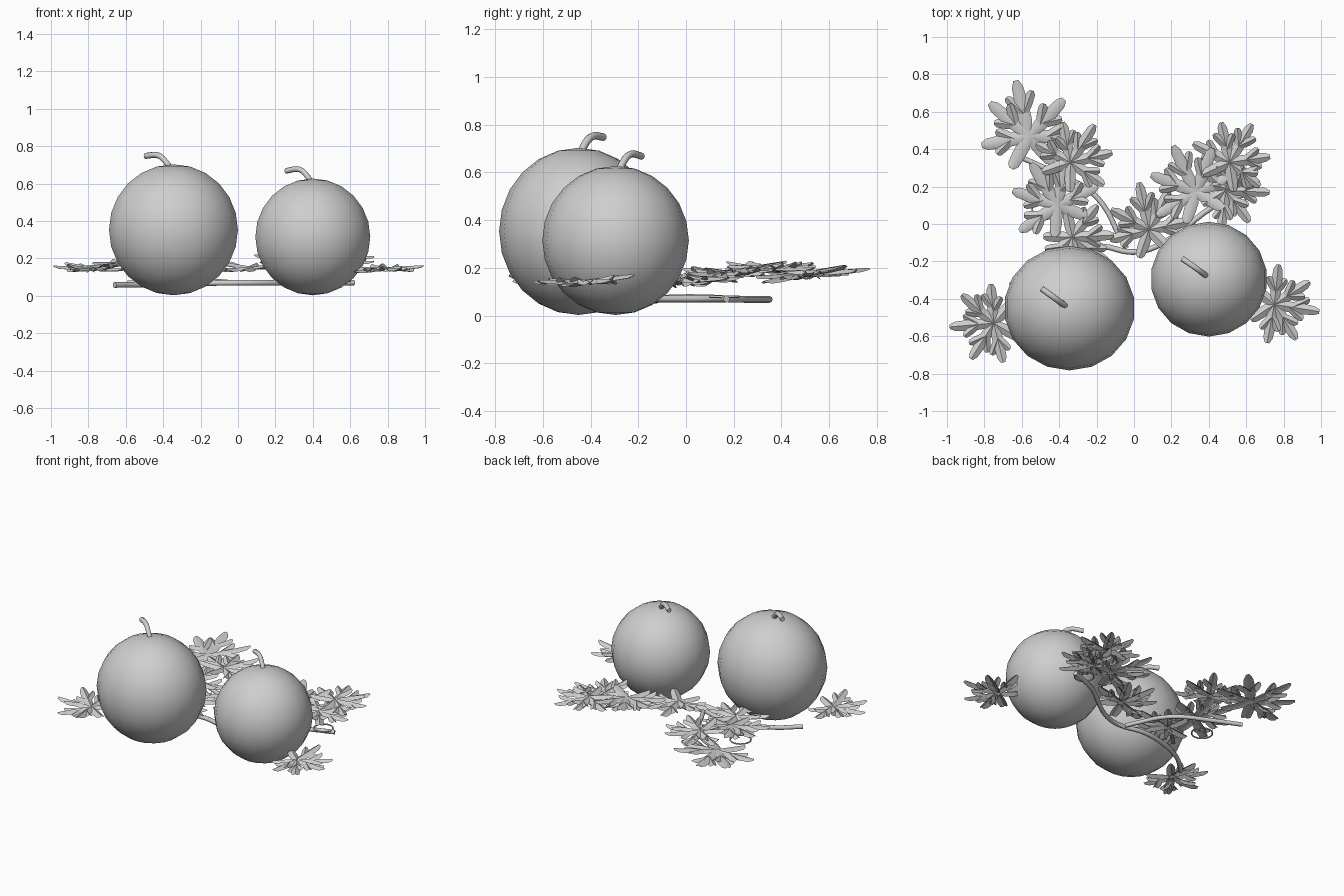
import bpy, bmesh, math, random
from mathutils import Vector

if "Cube" in bpy.data.objects:
    bpy.data.objects.remove(bpy.data.objects["Cube"])

random.seed(4)
grey = bpy.data.materials.new("plain_grey")
grey.diffuse_color = (0.62, 0.62, 0.62, 1)
grey.use_nodes = True
grey.node_tree.nodes["Principled BSDF"].inputs["Base Color"].default_value = grey.diffuse_color


def smooth(ob, angle):
    bpy.ops.object.select_all(action='DESELECT')
    ob.select_set(True)
    bpy.context.view_layer.objects.active = ob
    bpy.ops.object.shade_smooth_by_angle(angle=math.radians(angle))


def melon(name, center, radii):
    bpy.ops.mesh.primitive_uv_sphere_add(segments=18, ring_count=12, radius=1,
                                         location=center)
    ob = bpy.context.object
    ob.name = name
    ob.scale = radii
    ob.data.materials.append(grey)
    smooth(ob, 60)


def tube(name, points, radius, closed=False):
    """Round tube along a smooth path."""
    cu = bpy.data.curves.new(name, 'CURVE')
    cu.dimensions = '3D'
    cu.bevel_depth = radius
    cu.bevel_resolution = 2
    cu.resolution_u = 4
    cu.use_fill_caps = True
    sp = cu.splines.new('BEZIER')
    sp.bezier_points.add(len(points) - 1)
    for bp, p in zip(sp.bezier_points, points):
        bp.co = p
        bp.handle_left_type = bp.handle_right_type = 'AUTO'
    sp.use_cyclic_u = closed
    ob = bpy.data.objects.new(name, cu)
    bpy.context.collection.objects.link(ob)
    cu.materials.append(grey)
    bpy.ops.object.select_all(action='DESELECT')
    ob.select_set(True)
    bpy.context.view_layer.objects.active = ob
    bpy.ops.object.convert(target='MESH')
    smooth(bpy.context.object, 50)


def ring(name, x, y, z, r):
    tube(name, [(x + r * math.cos(k * math.pi / 4), y + r * math.sin(k * math.pi / 4), z)
                for k in range(8)], .005, True)


# Width along a leaf finger: (fraction of length, fraction of width)
FINGER = [(0, .5), (.3, 1), (.6, 1), (.88, .85), (1, .4)]


def finger(bm, start, angle, length, width, rise):
    """Creased strip with a blunt tip; the midrib stands above the edges."""
    d = Vector((math.cos(angle), math.sin(angle), 0))
    side = Vector((-d.y, d.x, 0))
    rows = []
    for t, w in FINGER:
        mid = start + d * length * t + Vector((0, 0, rise * t))
        e = side * width * w
        drop = Vector((0, 0, -0.018 * w))
        rows.append([bm.verts.new(p) for p in (mid - e + drop, mid, mid + e + drop)])
    for a, b in zip(rows, rows[1:]):
        for i in range(2):
            bm.faces.new((a[i], a[i + 1], b[i + 1], b[i]))


def leaf(name, loc, heading, size, lift):
    """Deeply lobed leaf: seven broad main lobes, the longer ones with side fingers."""
    bm = bmesh.new()
    for ang, length in ((0, 1), (46, .92), (-46, .92), (94, .88), (-94, .88),
                        (144, .64), (-144, .64)):
        a = math.radians(heading + ang + random.uniform(-6, 6))
        ln = length * size * random.uniform(.94, 1)
        rise = random.uniform(-.02, .03) + lift * math.cos(math.radians(ang))
        finger(bm, Vector((0, 0, 0)), a, ln, .115 * size, rise)
        if length > .7:
            for s in (-1, 1):
                f = random.uniform(.3, .42)
                fork = Vector((math.cos(a), math.sin(a), 0)) * ln * f
                fork.z = rise * f
                finger(bm, fork, a + s * math.radians(34), ln * .42,
                       .085 * size, random.uniform(-.015, .02))
    me = bpy.data.meshes.new(name)
    bm.to_mesh(me)
    bm.free()
    ob = bpy.data.objects.new(name, me)
    bpy.context.collection.objects.link(ob)
    ob.location = loc
    me.materials.append(grey)
    smooth(ob, 60)


# Round fruits
melon("large_fruit", (-.345, -.45, .353), (.35, .333, .35))
melon("small_fruit", (.40, -.295, .315), (.312, .307, .312))

# Bent fruit stems
tube("large_fruit_stem", [(-.36, -.44, .68), (-.385, -.425, .715),
                          (-.425, -.395, .75), (-.495, -.345, .748)], .016)
tube("small_fruit_stem", [(.39, -.28, .605), (.37, -.265, .64),
                          (.33, -.235, .675), (.257, -.185, .668)], .015)

# Ground vine, side branch and curled tendrils
tube("main_vine", [(-.66, -.33, .058), (-.52, -.21, .06), (-.34, -.14, .065),
                   (-.17, -.12, .068), (-.01, -.15, .07), (.12, -.12, .07),
                   (.26, -.03, .07), (.42, .09, .07), (.62, .17, .07)], .015)
tube("side_branch", [(-.04, -.13, .07), (-.09, -.04, .075), (-.15, .08, .075),
                     (-.24, .18, .07), (-.37, .25, .068), (-.59, .35, .068)], .014)
ring("left_tendril", -.48, .09, .08, .065)
ring("right_tendril", .54, .16, .08, .06)

# Leaves: position, heading in degrees, length, tip lift
LEAVES = [
    ((-.75, -.53, .15), 188, .25, .012), ((.75, -.43, .15), -8, .25, .012),
    ((-.56, .47, .18), 98, .31, .02), ((-.34, .33, .20), 58, .25, 0),
    ((-.41, .10, .17), 120, .28, .01), ((-.33, -.07, .145), -40, .25, 0),
    ((.08, -.03, .155), 105, .26, .01), ((.33, .17, .19), 112, .28, .02),
    ((.51, .33, .21), 58, .25, .01), ((.49, .18, .18), -5, .24, 0),
]
for i, (loc, heading, size, lift) in enumerate(LEAVES):
    leaf(f"leaf_{i + 1}", loc, heading, size, lift)
